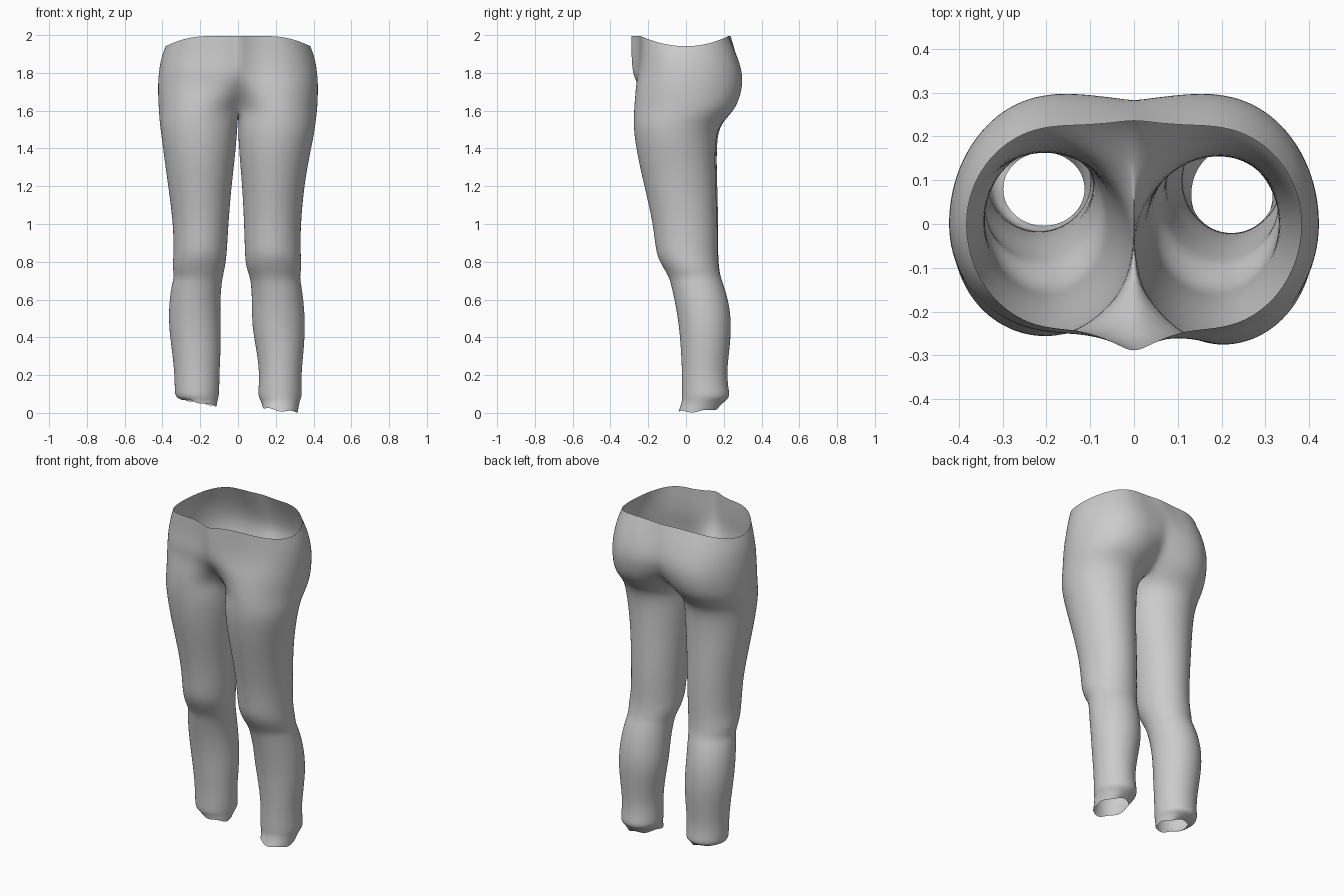
import bpy, bmesh
from math import sin, cos, radians

STEP = 15
OUTER = list(range(-150, 151, STEP))   # hip side of each half section
INNER = [165, 180, 195]                # crotch side of each leg section

# Hip sections: z, lobe x, outer x, front mid y, front lobe y, back lobe y, back mid y
HIPS = [
    (1.94, .17, .385, -.297, -.240, .225, .238),
    (1.88, .17, .410, -.296, -.242, .275, .270),
    (1.80, .17, .422, -.288, -.252, .298, .286),
    (1.74, .18, .426, -.258, -.264, .300, .275),
    (1.67, .19, .425, -.195, -.272, .287, .235),
    (1.60, .20, .421, -.115, -.278, .257, .155),
]
# Leg sections: z, inner x, outer x, front y, back y
RIGHT = [
    (1.53, .000, .412, -.279, .182), (1.45, .000, .400, -.274, .158),
    (1.32, .010, .372, -.250, .156), (1.18, .022, .350, -.217, .160),
    (1.02, .030, .335, -.180, .168), (.90, .034, .332, -.165, .168),
    (.83, .036, .334, -.155, .168), (.77, .042, .338, -.122, .174),
    (.72, .062, .328, -.092, .184), (.68, .068, .336, -.080, .200),
    (.58, .074, .350, -.058, .230), (.46, .072, .357, -.038, .242),
    (.34, .096, .350, -.028, .232), (.22, .112, .337, -.022, .217),
    (.13, .108, .337, -.022, .225), (.085, .106, .339, -.022, .235),
    (.06, .122, .326, -.022, .205), (.02, .130, .318, -.040, .175),
]
LEFT = [
    (1.53, .000, .416, -.258, .185), (1.45, .006, .405, -.254, .166),
    (1.32, .018, .388, -.236, .164), (1.18, .035, .368, -.206, .168),
    (1.02, .048, .347, -.174, .172), (.90, .055, .342, -.162, .172),
    (.83, .060, .343, -.150, .172), (.77, .068, .348, -.120, .176),
    (.72, .080, .338, -.092, .184), (.68, .086, .352, -.080, .200),
    (.58, .094, .366, -.058, .228), (.46, .090, .368, -.036, .238),
    (.34, .090, .352, -.026, .230), (.22, .097, .338, -.018, .214),
    (.13, .098, .336, -.018, .218), (.09, .100, .334, -.018, .226),
    (.075, .106, .315, -.010, .195), (.055, .112, .300, -.005, .165),
]


def hip_ring(row, top, left):
    z, lobe, xo, yfm, yf, yb, ybm = row
    yf += .018 * left * (z < 1.78)
    pts = []
    for a in OUTER:
        r = radians(a)
        if abs(a) <= 90:
            x = lobe + (xo - lobe) * cos(r)
            y = (yf if a < 0 else yb) * abs(sin(r))
        else:
            t = (abs(a) - 90) / 60
            x = lobe * (1 - t)
            k = t * t
            y = yf + (yfm - yf) * k if a < 0 else yb + (ybm - yb) * k
        dz = .055 * sin(radians(min(abs(a), 90))) ** 2 if top else 0
        pts.append((x, y, z + dz))
    return pts


def leg_ring(row, hem, left):
    z, xi, xo, yf, yb = row
    cx, cy, rx, ry = (xi + xo) / 2, (yf + yb) / 2, (xo - xi) / 2, (yb - yf) / 2
    pts = []
    for a in OUTER + INNER:
        r = radians(a)
        dz = 0
        if hem:   # tilted, ragged hem
            dz = (.018 * cos(r) if left else -.014 * cos(r + .6)) + .006 * sin(5 * r)
        pts.append((cx + rx * cos(r), cy + ry * sin(r), z + dz))
    return pts


def build_side(bm, s, legs):
    left = s < 0
    new = lambda pts: [bm.verts.new((s * x, y, z)) for x, y, z in pts]

    def bridge(up, low, closed):
        n = len(up)
        for i in range(n if closed else n - 1):
            j = (i + 1) % n
            f = [up[i], low[i], low[j], up[j]]
            bm.faces.new(f if s > 0 else f[::-1])

    # Hip half
    rings = [new(hip_ring(r, k == 0, left)) for k, r in enumerate(HIPS)]
    for up, low in zip(rings, rings[1:]):
        bridge(up, low, False)
    # Crotch seam running from back to front closes the leg opening
    back, front = HIPS[-1][6], HIPS[-1][3]
    seam = [(0, back + (front - back) * t, 1.585) for t in (.25, .5, .75)]
    prev = rings[-1] + new(seam)
    # Leg tube
    for k, r in enumerate(legs):
        ring = new(leg_ring(r, k == len(legs) - 1, left))
        bridge(prev, ring, True)
        prev = ring


bm = bmesh.new()
build_side(bm, 1, RIGHT)
build_side(bm, -1, LEFT)
# Weld the two halves along the centre line only
centre = [v for v in bm.verts if abs(v.co.x) < 1e-5 and v.co.z > 1.56]
bmesh.ops.remove_doubles(bm, verts=centre, dist=1e-3)
for f in bm.faces:
    f.smooth = True

mesh = bpy.data.meshes.new("trousers")
bm.to_mesh(mesh)
bm.free()
trousers = bpy.data.objects.new("trousers", mesh)
bpy.context.collection.objects.link(trousers)
sub = trousers.modifiers.new("smooth_cloth", 'SUBSURF')
sub.levels = sub.render_levels = 2
